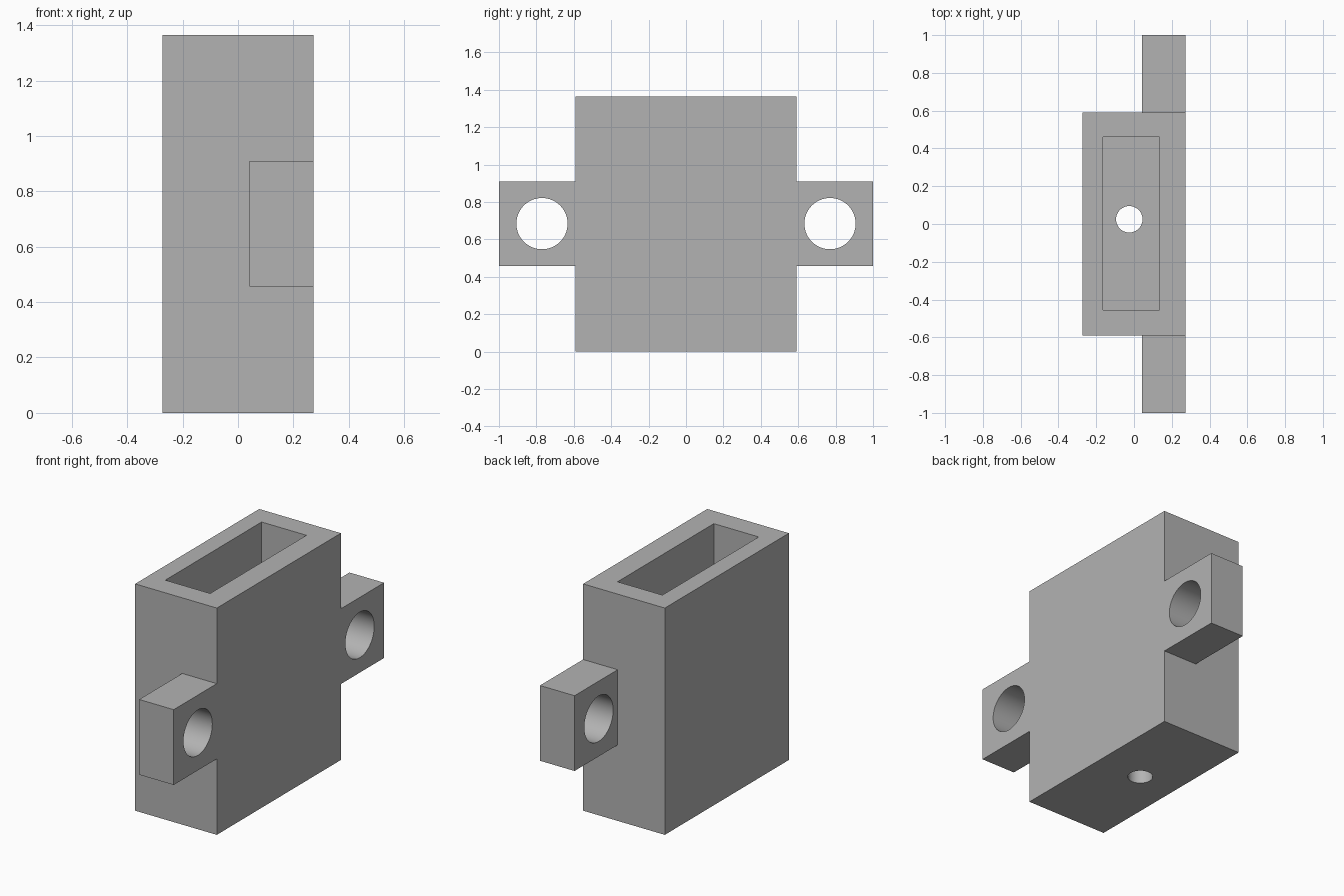
import bpy
import math

if "Cube" in bpy.data.objects:
    bpy.data.objects.remove(bpy.data.objects["Cube"], do_unlink=True)

grey = bpy.data.materials.new("plain grey")
grey.use_nodes = True
colour = (0.45, 0.45, 0.45, 1)
grey.diffuse_color = colour
grey.node_tree.nodes["Principled BSDF"].inputs["Base Color"].default_value = colour


def box(name, low, high):
    """Box between two opposite corners."""
    centre = [(a + b) / 2 for a, b in zip(low, high)]
    bpy.ops.mesh.primitive_cube_add(size=1, location=centre)
    ob = bpy.context.object
    ob.name = name
    ob.scale = [b - a for a, b in zip(low, high)]
    bpy.ops.object.transform_apply(location=True, rotation=True, scale=True)
    ob.data.materials.append(grey)
    return ob


def drill(name, radius, depth, centre, rotation=(0, 0, 0)):
    """Cylinder used to cut a round hole."""
    bpy.ops.mesh.primitive_cylinder_add(vertices=64, radius=radius, depth=depth,
                                        location=centre, rotation=rotation)
    ob = bpy.context.object
    ob.name = name
    ob.data.materials.append(grey)
    return ob


def combine(target, tool, operation):
    """Apply a boolean and discard the tool."""
    mod = target.modifiers.new(tool.name, 'BOOLEAN')
    mod.operation = operation
    mod.solver = 'EXACT'
    mod.object = tool
    bpy.context.view_layer.objects.active = target
    bpy.ops.object.modifier_apply(modifier=mod.name)
    bpy.data.objects.remove(tool, do_unlink=True)


# Main block
half_x, half_y, height = 0.272, 0.59, 1.365
housing = box("housing", (-half_x, -half_y, 0), (half_x, half_y, height))

# Mounting tabs at both ends, each with a screw hole
for side, name in ((-1, "front"), (1, "back")):
    ys = sorted((side * 0.5, side * 1.0))
    tab = box(name + "_tab", (0.042, ys[0], 0.457), (half_x, ys[1], 0.91))
    combine(housing, tab, 'UNION')
    hole = drill(name + "_tab_hole", 0.137, 0.5, (0.16, side * 0.77, 0.684),
                 (0, math.pi / 2, 0))
    combine(housing, hole, 'DIFFERENCE')

# Open pocket in the top and the small hole through its floor
pocket = box("pocket", (-0.165, -0.456, 0.136), (0.134, 0.46, height + 0.2))
combine(housing, pocket, 'DIFFERENCE')
combine(housing, drill("floor_hole", 0.07, 0.5, (-0.025, 0.025, 0.1)), 'DIFFERENCE')

# Smooth hole walls, sharp edges elsewhere
bpy.ops.object.select_all(action='DESELECT')
housing.select_set(True)
bpy.context.view_layer.objects.active = housing
bpy.ops.object.shade_smooth_by_angle(angle=math.radians(30))
